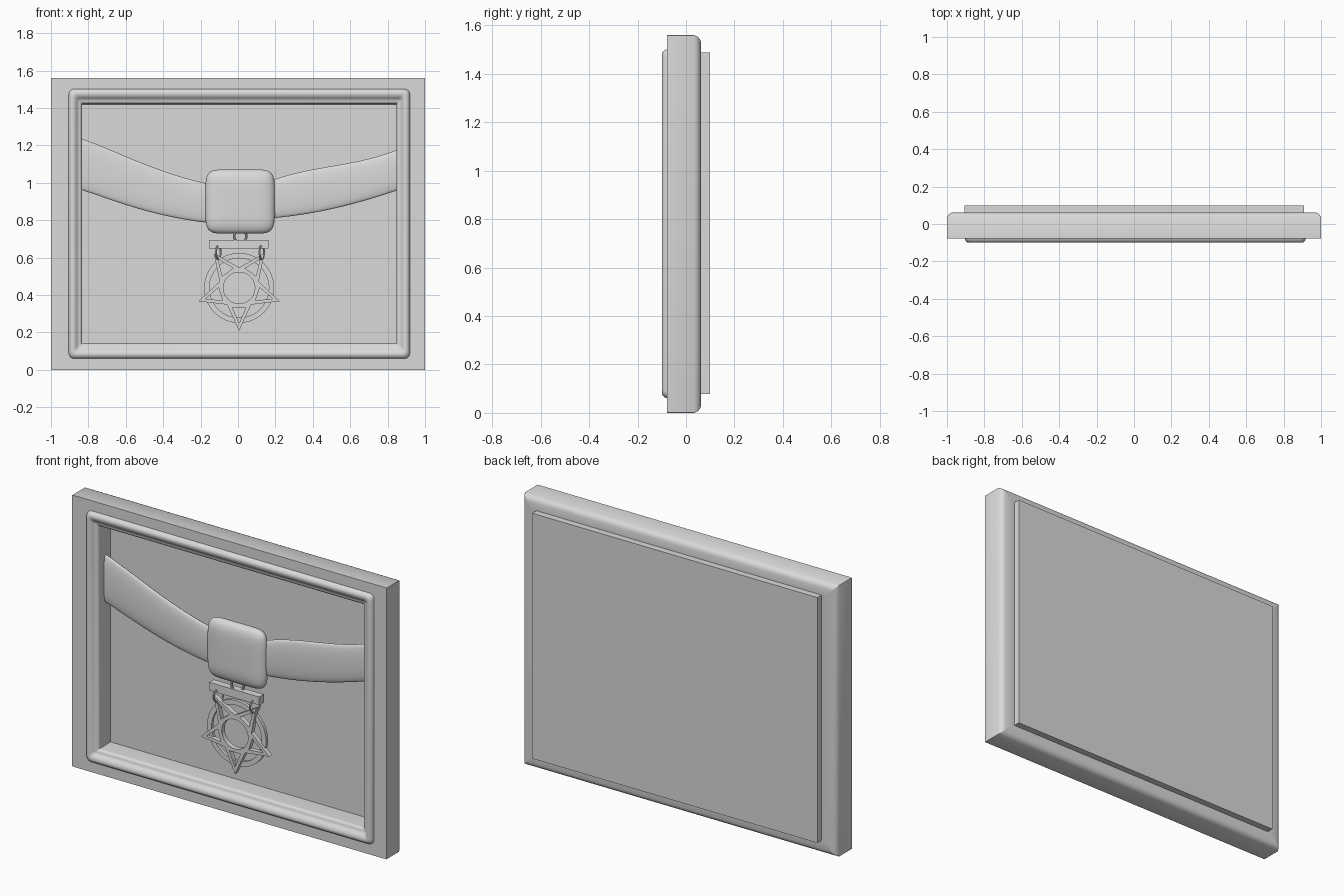
import bpy, bmesh, math
from mathutils import Vector
from mathutils.geometry import interpolate_bezier

cube = bpy.data.objects.get("Cube")
if cube:
    bpy.data.objects.remove(cube, do_unlink=True)

GREY = (0.7, 0.7, 0.7, 1)
grey = bpy.data.materials.new("plain grey")
grey.use_nodes = True
grey.diffuse_color = GREY
grey.node_tree.nodes["Principled BSDF"].inputs["Base Color"].default_value = GREY
parts = []


def add_object(name, mesh):
    mesh.materials.clear()
    mesh.materials.append(grey)
    ob = bpy.data.objects.new(name, mesh)
    bpy.context.collection.objects.link(ob)
    parts.append(ob)
    return ob


def loft(name, loops, ring=False):
    """Skin closed loops of points; cap the ends, or join last to first."""
    bm = bmesh.new()
    rows = [[bm.verts.new(p) for p in loop] for loop in loops]
    n = len(rows[0])
    pairs = list(zip(rows, rows[1:]))
    if ring:
        pairs.append((rows[-1], rows[0]))
    else:
        bm.faces.new(rows[0])
        bm.faces.new(rows[-1])
    for a, b in pairs:
        for i in range(n):
            j = (i + 1) % n
            bm.faces.new((a[i], a[j], b[j], b[i]))
    bmesh.ops.recalc_face_normals(bm, faces=bm.faces)
    mesh = bpy.data.meshes.new(name)
    bm.to_mesh(mesh)
    bm.free()
    return add_object(name, mesh)


def box(name, x0, x1, y0, y1, z0, z1):
    return loft(name, [[(x0, y, z0), (x1, y, z0), (x1, y, z1), (x0, y, z1)]
                       for y in (y0, y1)])


def rounded_rect(mx, hx, z0, z1, r, y, steps=5):
    pts = []
    corners = [(hx - r, z1 - r), (r - hx, z1 - r), (r - hx, z0 + r), (hx - r, z0 + r)]
    for q, (cx, cz) in enumerate(corners):
        for k in range(steps + 1):
            a = math.pi / 2 * (q + k / steps)
            pts.append((mx + cx + r * math.cos(a), y, cz + r * math.sin(a)))
    return pts


def power(v, e):
    return math.copysign(abs(v) ** e, v)


def plate(name, outlines, y, half):
    """Flat plate facing the front; inner outlines become holes."""
    cu = bpy.data.curves.new(name, "CURVE")
    cu.dimensions = "2D"
    cu.fill_mode = "BOTH"
    cu.extrude = half
    for pts in outlines:
        sp = cu.splines.new("POLY")
        sp.points.add(len(pts) - 1)
        for p, (x, z) in zip(sp.points, pts):
            p.co = (x, z, 0, 1)
        sp.use_cyclic_u = True
    tmp = bpy.data.objects.new(name + "_outline", cu)
    bpy.context.collection.objects.link(tmp)
    deps = bpy.context.evaluated_depsgraph_get()
    mesh = bpy.data.meshes.new_from_object(tmp.evaluated_get(deps))
    bpy.data.objects.remove(tmp, do_unlink=True)
    ob = add_object(name, mesh)
    ob.rotation_euler.x = math.pi / 2
    ob.location.y = y


def circle(c, r, n=48):
    return [(c[0] + r * math.cos(math.tau * i / n),
             c[1] + r * math.sin(math.tau * i / n)) for i in range(n)]


def link(name, x, y, z, r, wire, stretch, turn):
    bpy.ops.mesh.primitive_torus_add(major_radius=r, minor_radius=wire,
                                     major_segments=24, minor_segments=8,
                                     location=(x, y, z), rotation=(math.pi / 2, 0, turn))
    ob = bpy.context.object
    ob.name = name
    ob.scale.y = stretch
    ob.data.materials.append(grey)
    parts.append(ob)


# Frame: rounded back edge, flat front border, soft bead, ledge, opening
body = [(0, 0.035), (0.008, 0.05), (0.018, 0.058), (0.03, 0.062), (0.11, 0.062)]
bead = [(0, -0.078), (0.003, -0.087), (0.008, -0.094), (0.015, -0.099),
        (0.022, -0.1), (0.03, -0.098), (0.037, -0.094), (0.043, -0.088),
        (0.048, -0.082), (0.053, -0.079), (0.059, -0.078), (0.065, -0.075),
        (0.07, -0.068)]
loops = [rounded_rect(0.007, 0.845, 0.14, 1.42, 0.003, 0.05)]
loops += [rounded_rect(0, 1 - d, d, 1.56 - d, 0.003, y) for d, y in reversed(body)]
loops += [rounded_rect(0, 1, 0, 1.56, 0.003, -0.078)]
loops += [rounded_rect(0.007, 0.912 - d, 0.06 + 1.13 * d, 1.502 - 1.13 * d,
                       0.03 - 0.38 * d, y) for d, y in bead]
loops += [rounded_rect(0.007, 0.841, 0.14, 1.422, 0.003, -0.06)]
loft("frame", loops, ring=True)

# Back board
box("back_board", -0.905, 0.908, 0.038, 0.1, 0.078, 1.488)


# Ribbon halves between two curved edges
def ribbon(name, top, bottom, steps=20, n=32):
    edges = [interpolate_bezier(*[Vector((x, 0, z)) for x, z in e], steps)
             for e in (top, bottom)]
    loops = []
    for hi, lo in zip(*edges):
        loop = []
        for i in range(n):
            a = math.tau * i / n
            p = hi.lerp(lo, 0.5 + 0.5 * power(math.cos(a), 0.9))
            p.y = 0.018 * power(math.sin(a), 0.85) - 0.008
            loop.append(p)
        loops.append(loop)
    loft(name, loops)


ribbon("right_ribbon",
       [(-0.838, 1.237), (-0.62, 1.16), (-0.45, 1.06), (-0.16, 0.995)],
       [(-0.838, 0.963), (-0.62, 0.89), (-0.45, 0.82), (-0.15, 0.785)])
ribbon("left_ribbon",
       [(0.17, 1.01), (0.42, 1.1), (0.6, 1.08), (0.852, 1.177)],
       [(0.17, 0.81), (0.4, 0.83), (0.6, 0.875), (0.852, 0.96)])

# Puffed pad at the ribbon centre
loops = []
for k in range(1, 24):
    b = math.pi * (k / 24 - 0.5)
    s = math.cos(b) ** 0.4
    loop = []
    for i in range(64):
        a = math.tau * (i + 0.5) / 64
        u, v = power(math.cos(a), 0.3), power(math.sin(a), 0.3)
        loop.append((0.011 + s * u * (0.187 - 0.006 * v * v),
                     -0.018 + 0.042 * math.sin(b), 0.9 + 0.172 * s * v))
    loops.append(loop)
loft("ribbon_pad", loops)

# Hanger bar and its links
box("hanger_bar", -0.155, 0.163, -0.04, 0.002, 0.648, 0.695)
link("upper_link", 0.012, -0.02, 0.715, 0.034, 0.007, 1.0, 0.3)
for x in (-0.105, 0.127):
    link("star_hook", x, -0.028, 0.628, 0.03, 0.005, 1.2, 1.15)

# Medal: ring, then open five-pointed star with a round hole
C = (0.006, 0.438)
plate("medal_ring", [circle(C, 0.187, 64), circle(C, 0.159, 64)], -0.012, 0.009)


def polar(r, a, side=0):
    return (C[0] + r * math.sin(a) + side * math.cos(a),
            C[1] - r * math.cos(a) + side * math.sin(a))


star, holes = [], []
for i in range(5):
    a = math.tau * i / 5
    star += [polar(0.229, a), polar(0.11, a + math.pi / 5)]
    holes.append([polar(0.19, a), polar(0.104, a, 0.036), polar(0.104, a, -0.036)])
plate("medal_star", [star, circle(C, 0.084)] + holes, -0.023, 0.014)

# Smooth shading with sharp edges kept
bpy.ops.object.select_all(action="DESELECT")
for ob in parts:
    ob.select_set(True)
bpy.context.view_layer.objects.active = parts[0]
bpy.ops.object.shade_smooth_by_angle(angle=math.radians(40))
